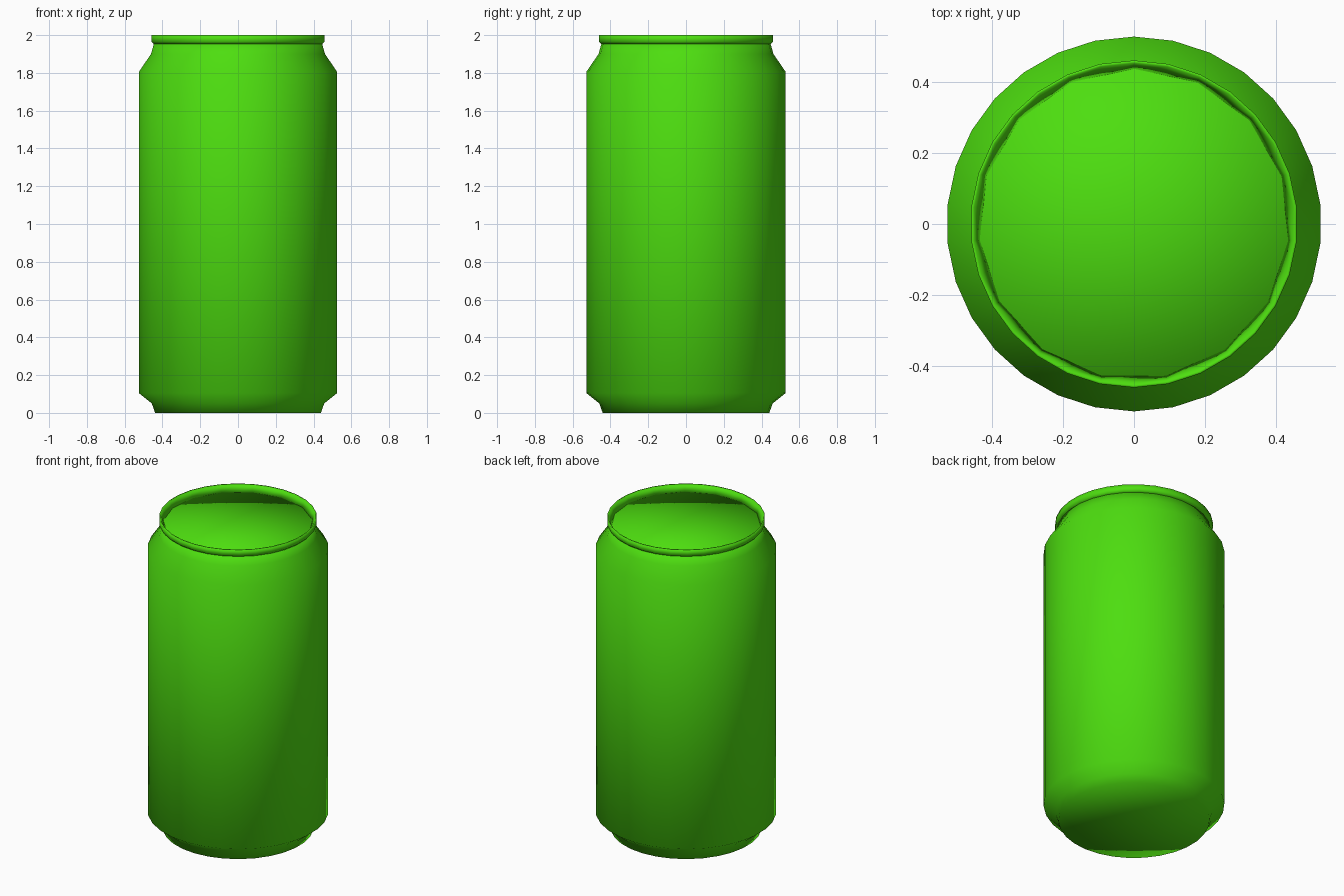
import bpy, bmesh, math

if "Cube" in bpy.data.objects:
    bpy.data.objects.remove(bpy.data.objects["Cube"])

SIDES = 30

green = bpy.data.materials.new("bright_green")
green.diffuse_color = (0.075, 0.73, 0.005, 1.0)
green.use_nodes = True
green.node_tree.nodes["Principled BSDF"].inputs["Base Color"].default_value = green.diffuse_color


def lathe(name, profile, closed=False, even_only=()):
    """Turn (radius, z) points about z; open profiles get fan caps.
    Levels in even_only are 15-sided: odd points lie on the chords."""
    bm = bmesh.new()
    rings = []
    for level, (r, z) in enumerate(profile):
        ring = []
        for i in range(SIDES):
            a = math.pi / 2 + 2 * math.pi * i / SIDES
            k = r * math.cos(2 * math.pi / SIDES) if level in even_only and i % 2 else r
            ring.append(bm.verts.new((k * math.cos(a), k * math.sin(a), z)))
        rings.append(ring)
    pairs = list(zip(rings, rings[1:]))
    if closed:
        pairs.append((rings[-1], rings[0]))
    for low, high in pairs:
        for i in range(SIDES):
            j = (i + 1) % SIDES
            bm.faces.new((low[i], low[j], high[j], high[i]))
    if not closed:
        for ring, z in ((rings[0], profile[0][1]), (rings[-1], profile[-1][1])):
            c = bm.verts.new((0, 0, z))
            for i in range(SIDES):
                bm.faces.new((ring[i], ring[(i + 1) % SIDES], c))
    bmesh.ops.recalc_face_normals(bm, faces=bm.faces)
    for f in bm.faces:
        f.smooth = True
    mesh = bpy.data.meshes.new(name)
    bm.to_mesh(mesh)
    bm.free()
    mesh.materials.append(green)
    obj = bpy.data.objects.new(name, mesh)
    bpy.context.collection.objects.link(obj)
    return obj


# Can body: tapered foot, straight wall, shoulder, neck and flat lid
lathe("can_body", [(0.441, 0), (0.459, 0.05), (0.528, 0.105),
                   (0.528, 1.805), (0.463, 1.90), (0.447, 1.957)])

# Raised rim around the lid, sloping inward to a 15-sided edge
lathe("can_rim", [(0.445, 1.95), (0.461, 1.965), (0.461, 2.0),
                  (0.453, 2.0), (0.436, 1.955)], closed=True, even_only=(4,))
